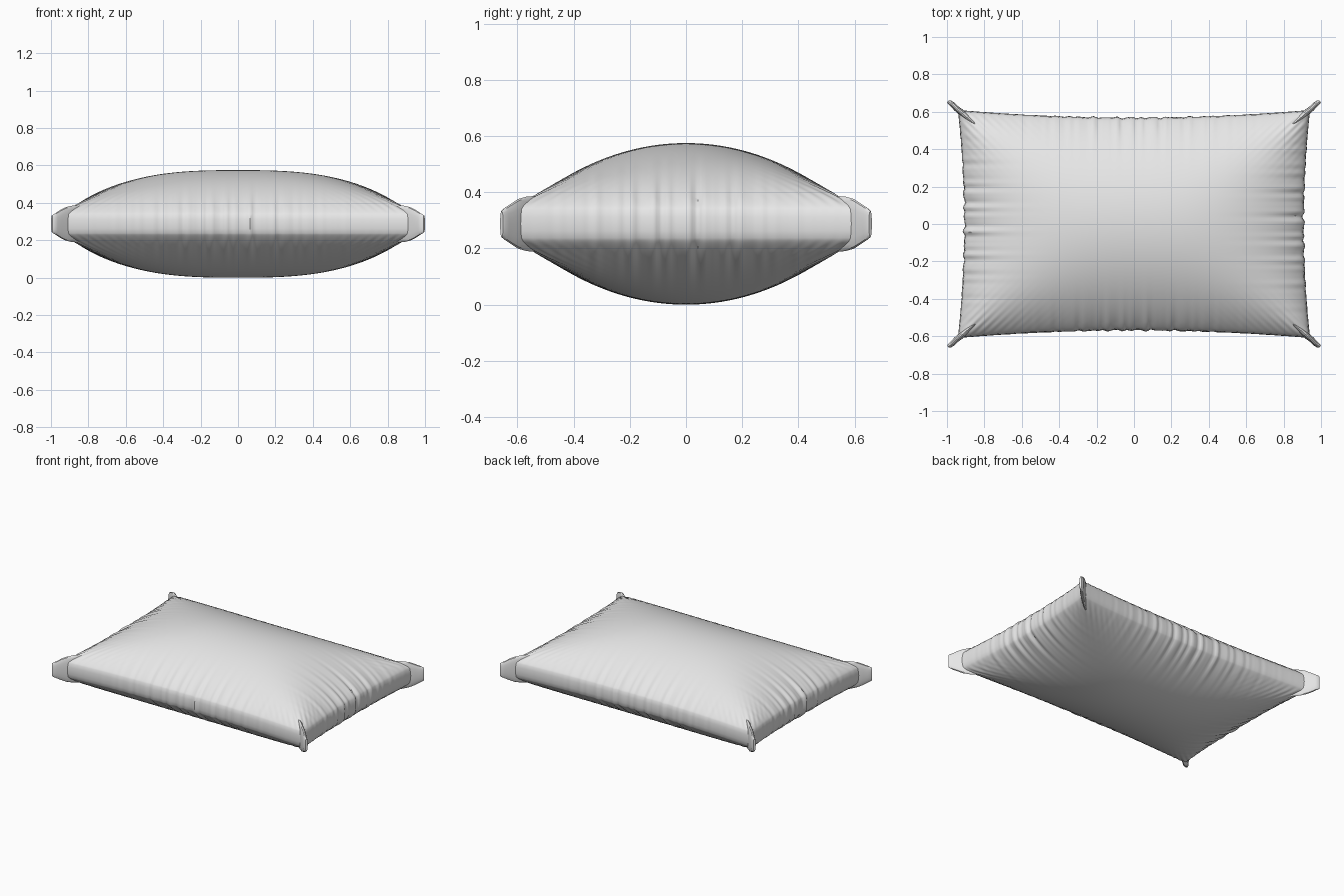
import bpy, bmesh, math

if "Cube" in bpy.data.objects:
    bpy.data.objects.remove(bpy.data.objects["Cube"])

MID, BAND, RISE = 0.2875, 0.05, 0.2375   # seam height, half band height, crown above band
NX, NY = 180, 140

fabric = bpy.data.materials.new("grey fabric")
fabric.diffuse_color = (0.8, 0.8, 0.8, 1)
fabric.use_nodes = True
fabric.node_tree.nodes["Principled BSDF"].inputs["Base Color"].default_value = fabric.diffuse_color


def finish(bm, name):
    bmesh.ops.recalc_face_normals(bm, faces=bm.faces)
    me = bpy.data.meshes.new(name)
    bm.to_mesh(me)
    bm.free()
    me.materials.append(fabric)
    ob = bpy.data.objects.new(name, me)
    bpy.context.collection.objects.link(ob)
    bpy.ops.object.select_all(action='DESELECT')
    ob.select_set(True)
    bpy.context.view_layer.objects.active = ob
    bpy.ops.object.shade_smooth_by_angle(angle=math.radians(40))
    return ob


def gather(t, side):
    # irregular puckers along a seam
    return (math.sin(97 * t + side) + 0.7 * math.sin(61 * t + 2.1 * side)
            + 0.6 * math.sin(148 * t - side)) / 2


def spaced(i, n):
    # grid coordinate, denser toward the seams
    s = 2 * i / n - 1
    return 0.6 * s + 0.4 * math.sin(s * math.pi / 2)


def pillow_point(u, v, w):
    x = u * (0.902 + 0.033 * v * v)
    y = v * (0.563 + 0.040 * u * u)
    f = max(1 - abs(u) ** 2.8, 0) ** 0.8
    g = max(1 - abs(v) ** 2, 0) ** 0.85
    h = 0.0
    if f > 1e-4 and g > 1e-4:
        h = (f ** -2.5 + g ** -2.5 - 1) ** -0.4     # soft minimum: hipped corners
    sx, sy = math.copysign(1, u), math.copysign(1, v)
    # puckers fade inward and toward the corners
    px = 0.0075 * gather(y, sx) * abs(u) ** 7 * math.exp(-(y / 0.30) ** 2)
    py = 0.0065 * gather(x, sy + 3) * abs(v) ** 6 * math.exp(-(x / 0.42) ** 2)
    # creases running into the corners
    c = (abs(u) * abs(v)) ** 4 * min(f * 4, 1) * min(g * 4, 1)
    crease = 0.006 * c * math.cos(130 * (abs(u) * 0.93 - abs(v) * 0.6 - 0.33))
    bulge = 0.006 * (1 - w * w)
    x += sx * (px + (bulge if abs(u) > 0.9999 else 0))
    y += sy * (py + (bulge if abs(v) > 0.9999 else 0))
    z = MID + w * (BAND + RISE * h + crease + (px + py) * min(1, 6 * h))
    return x, y, z


# Cushion: top sheet, bottom sheet and an upright band between them
bm = bmesh.new()
levels = (-1, -0.5, 0, 0.5, 1)
verts = {}
for i in range(NX + 1):
    for j in range(NY + 1):
        rim = i in (0, NX) or j in (0, NY)
        for w in levels if rim else (-1, 1):
            verts[i, j, w] = bm.verts.new(pillow_point(spaced(i, NX), spaced(j, NY), w))
for w in (-1, 1):
    for i in range(NX):
        for j in range(NY):
            bm.faces.new([verts[a, b, w] for a, b in
                          ((i, j), (i + 1, j), (i + 1, j + 1), (i, j + 1))])
loop = ([(i, 0) for i in range(NX)] + [(NX, j) for j in range(NY)]
        + [(i, NY) for i in range(NX, 0, -1)] + [(0, j) for j in range(NY, 0, -1)])
for k, a in enumerate(loop):
    b = loop[(k + 1) % len(loop)]
    for lo, hi in zip(levels, levels[1:]):
        bm.faces.new([verts[a + (lo,)], verts[b + (lo,)], verts[b + (hi,)], verts[a + (hi,)]])
finish(bm, "pillow_body")

# Pinched corner ears: x, y, half height, half thickness
EAR = [(0.84, 0.525, 0.100, 0.010), (0.89, 0.567, 0.097, 0.015),
       (0.925, 0.598, 0.088, 0.017), (0.950, 0.618, 0.075, 0.015),
       (0.972, 0.640, 0.060, 0.014), (0.988, 0.652, 0.050, 0.012),
       (0.995, 0.656, 0.045, 0.007)]
SEG = 20
for sx, sy, label in ((1, 1, "back_right"), (-1, 1, "back_left"),
                      (1, -1, "front_right"), (-1, -1, "front_left")):
    bm = bmesh.new()
    rings = []
    for x, y, hh, ht in EAR:
        ring = []
        for k in range(SEG):
            a = 2 * math.pi * k / SEG
            side = math.copysign(abs(math.cos(a)) ** 0.7, math.cos(a)) * ht
            ring.append(bm.verts.new((sx * (x + 0.64 * side), sy * (y - 0.77 * side),
                                      MID + hh * math.sin(a))))
        rings.append(ring)
    for r, s in zip(rings, rings[1:]):
        for k in range(SEG):
            n = (k + 1) % SEG
            bm.faces.new([r[k], r[n], s[n], s[k]])
    bm.faces.new(rings[0])
    bm.faces.new(rings[-1])
    finish(bm, "corner_ear_" + label)
